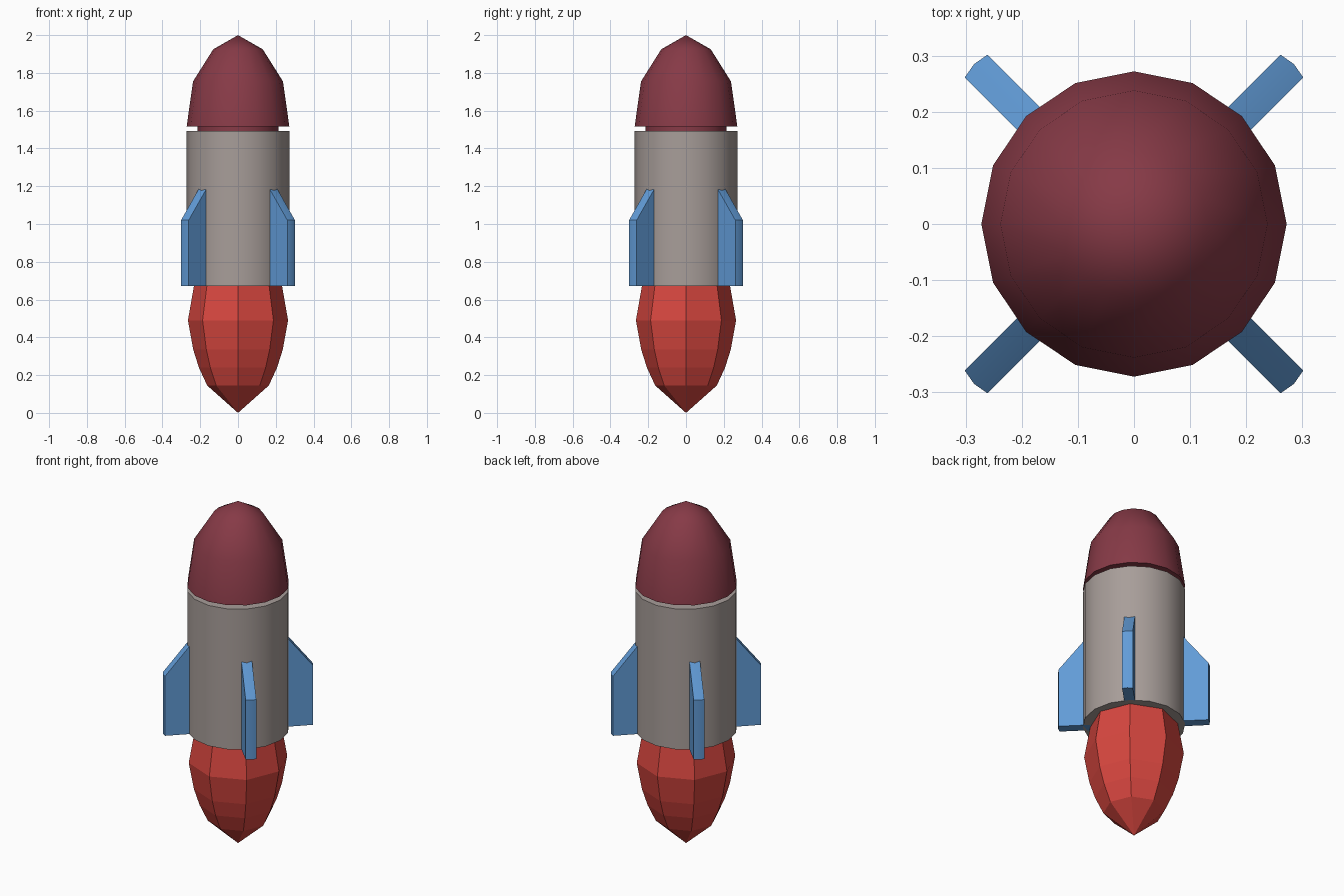
import bpy
import bmesh
import math
from mathutils import Matrix, Vector

cube = bpy.data.objects.get("Cube")
if cube:
    bpy.data.objects.remove(cube, do_unlink=True)


def make_material(name, rgb):
    mat = bpy.data.materials.new(name)
    mat.use_nodes = True
    color = (*rgb, 1.0)
    mat.diffuse_color = color
    bsdf = next(n for n in mat.node_tree.nodes if n.type == 'BSDF_PRINCIPLED')
    bsdf.inputs["Base Color"].default_value = color
    return mat


maroon = make_material("maroon", (0.24, 0.042, 0.062))
warm_grey = make_material("warm grey", (0.39, 0.34, 0.32))
blue = make_material("blue", (0.12, 0.33, 0.68))
flame_red = make_material("flame red", (0.68, 0.062, 0.05))


def finish(bm, name, mat, smooth_angle=None):
    bmesh.ops.recalc_face_normals(bm, faces=bm.faces)
    mesh = bpy.data.meshes.new(name)
    bm.to_mesh(mesh)
    bm.free()
    mesh.materials.append(mat)
    obj = bpy.data.objects.new(name, mesh)
    bpy.context.collection.objects.link(obj)
    if smooth_angle:
        bpy.ops.object.select_all(action='DESELECT')
        obj.select_set(True)
        bpy.context.view_layer.objects.active = obj
        bpy.ops.object.shade_smooth_by_angle(angle=math.radians(smooth_angle))
    return obj


def lathe(name, profile, sides, mat, smooth_angle=None):
    """Spin a (radius, z) profile about z; zero radius closes to a point."""
    bm = bmesh.new()
    rings = []
    for r, z in profile:
        count = sides if r > 0 else 1
        rings.append([bm.verts.new((r * math.cos(math.tau * i / sides),
                                    r * math.sin(math.tau * i / sides), z))
                      for i in range(count)])
    for low, high in zip(rings, rings[1:]):
        for i in range(sides):
            corners = [low[i % len(low)], low[(i + 1) % len(low)],
                       high[(i + 1) % len(high)], high[i % len(high)]]
            bm.faces.new(list(dict.fromkeys(corners)))
    for ring in (rings[0], rings[-1]):
        if len(ring) > 1:
            bm.faces.new(ring)
    return finish(bm, name, mat, smooth_angle)


# Nose cone with its narrow neck
lathe("nose_cone", [(0.215, 1.48), (0.215, 1.515), (0.272, 1.515),
                    (0.238, 1.755), (0.131, 1.925), (0, 2.0)],
      16, maroon, 50)

# Cylindrical hull
lathe("hull", [(0.272, 0.672), (0.272, 1.493)], 16, warm_grey, 40)

# Faceted exhaust flame
lathe("flame", [(0, 0), (0.163, 0.145), (0.207, 0.24), (0.237, 0.335),
                (0.265, 0.49), (0.23, 0.69)], 8, flame_red)

# Four diagonal fins, with a slightly ridged outer edge
fin_outline = [(0.23, 0.672), (0.398, 0.672), (0.398, 1.02),
               (0.266, 1.185), (0.23, 1.185)]
half = 0.0285
for k, name in enumerate(("back_left_fin", "back_right_fin",
                          "front_right_fin", "front_left_fin")):
    bm = bmesh.new()
    layers = []
    for y, bulge in ((-half, 0), (0, 0.005), (half, 0)):
        layers.append([bm.verts.new((r + (bulge if r > 0.3 else 0), y, z))
                       for r, z in fin_outline])
    for a, b in zip(layers, layers[1:]):
        for i in range(len(a)):
            j = (i + 1) % len(a)
            bm.faces.new((a[i], a[j], b[j], b[i]))
    bm.faces.new(layers[0])
    bm.faces.new(layers[-1])
    turn = Matrix.Rotation(math.radians(45 + 90 * k), 4, 'Z')
    bmesh.ops.transform(bm, matrix=turn, verts=bm.verts)
    finish(bm, name, blue, 30)
